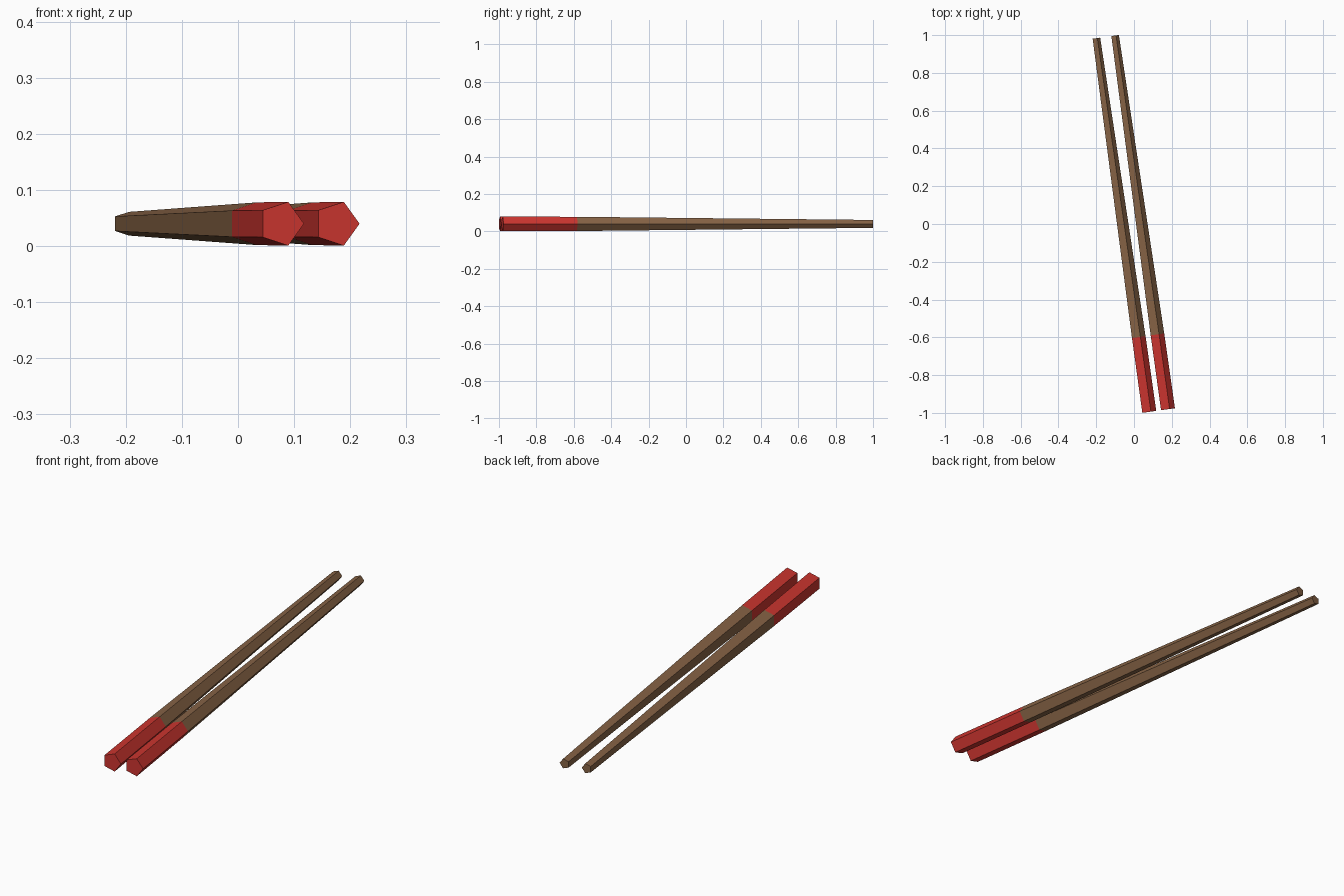
import bpy, bmesh, math
from mathutils import Matrix, Vector

if "Cube" in bpy.data.objects:
    bpy.data.objects.remove(bpy.data.objects["Cube"])

TILT = math.radians(8)
SIDES = 5


def material(name, rgb):
    m = bpy.data.materials.new(name)
    m.diffuse_color = (*rgb, 1)
    m.use_nodes = True
    m.node_tree.nodes["Principled BSDF"].inputs["Base Color"].default_value = m.diffuse_color
    return m


red = material("red_lacquer", (0.60, 0.035, 0.028))
wood = material("brown_wood", (0.24, 0.125, 0.06))


def chopstick(name, base):
    """Five-sided stick: near-straight red grip, then a tapering wooden shaft."""
    stations = [(0.0, 0.041), (0.40, 0.040), (1.998, 0.0222)]  # distance, radius
    bm = bmesh.new()
    rings = []
    for dist, r in stations:
        angles = [math.tau * i / SIDES for i in range(SIDES)]
        rings.append([bm.verts.new((r * math.cos(a), dist, r * math.sin(a)))
                      for a in angles])
    # side faces, coloured by section
    for section, (a, b) in enumerate(zip(rings, rings[1:])):
        for i in range(SIDES):
            j = (i + 1) % SIDES
            bm.faces.new((a[i], a[j], b[j], b[i])).material_index = section
    # end caps
    bm.faces.new(rings[0]).material_index = 0
    bm.faces.new(rings[-1]).material_index = 1
    bmesh.ops.recalc_face_normals(bm, faces=bm.faces)
    me = bpy.data.meshes.new(name)
    bm.to_mesh(me)
    bm.free()
    me.materials.append(red)
    me.materials.append(wood)
    ob = bpy.data.objects.new(name, me)
    ob.matrix_world = Matrix.Translation(base) @ Matrix.Rotation(TILT, 4, 'Z')
    bpy.context.collection.objects.link(ob)


# two parallel sticks, side by side
left = Vector((0.077, -0.995, 0.040))
across = Vector((math.cos(TILT), math.sin(TILT), 0)) * 0.1
chopstick("left_chopstick", left)
chopstick("right_chopstick", left + across)
